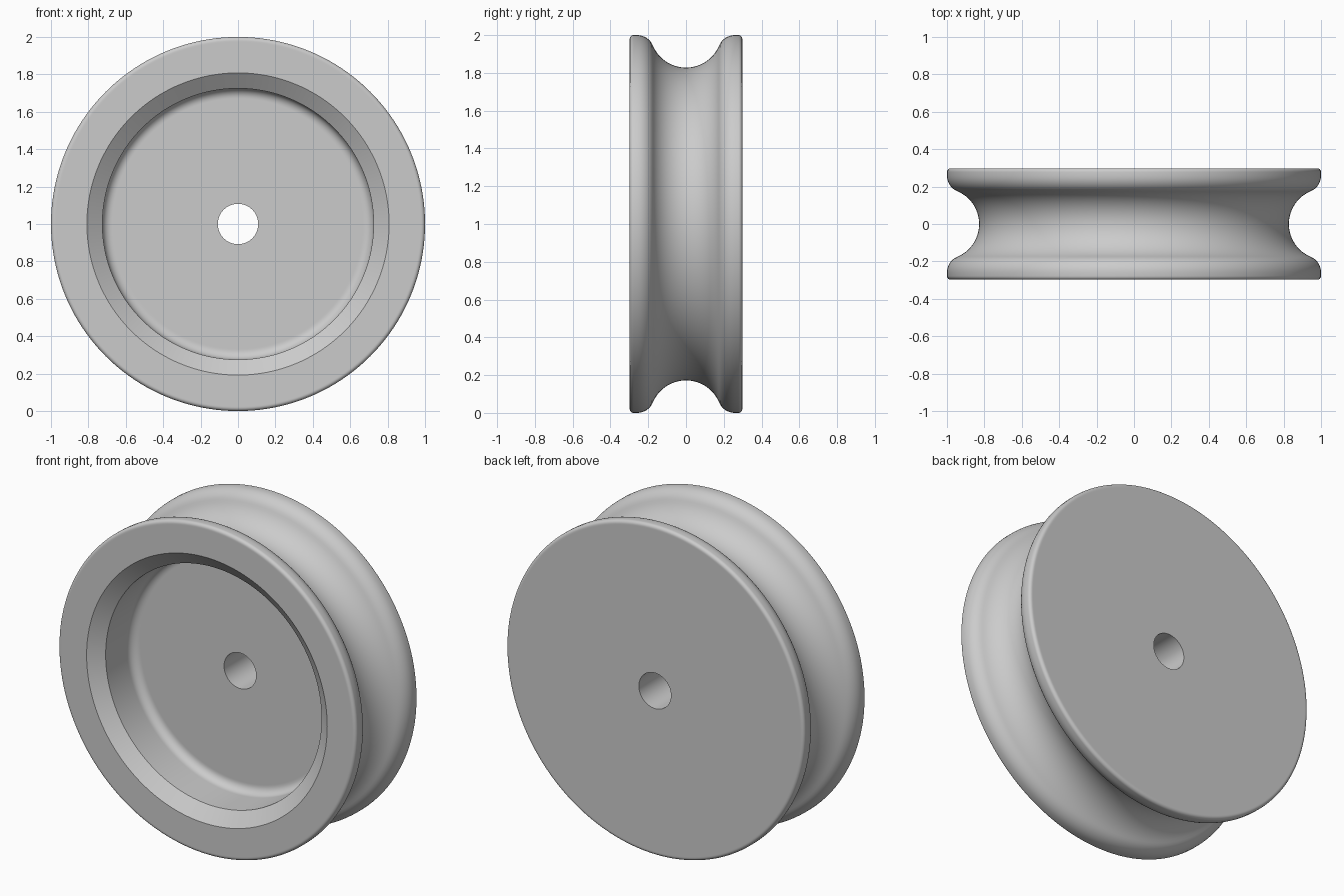
import bpy, bmesh, math
from mathutils import Matrix, Vector

cube = bpy.data.objects.get("Cube")
if cube:
    bpy.data.objects.remove(cube, do_unlink=True)

HALF = 0.298          # half of the wheel width
RIM = 1.0             # outer radius
BORE = 0.108          # axle hole radius
GROOVE = 0.19         # groove arc radius
GROOVE_C = 1.018      # radial position of the groove arc centre
LIP = 0.09            # rounding between groove and rim
CORNER = 0.02         # rounding of the outer corners
MOUTH, WALL = 0.808, 0.725   # recess radii at the face and inside
CHAMFER, FLOOR, FILLET = 0.064, 0.02, 0.05
SUPPORT = 0.006       # keeps flat faces flat beside roundings
SEGMENTS = 160


def arc(r, y, radius, start, end, steps):
    """Profile points (radius, axis position); angle 0 points outward."""
    return [(r + radius * math.cos(start + (end - start) * i / steps),
             y + radius * math.sin(start + (end - start) * i / steps))
            for i in range(steps + 1)]


# Back half of the outer profile, from groove bottom to back face
lip_r = RIM - LIP
lip_y = math.sqrt((GROOVE + LIP) ** 2 - (GROOVE_C - lip_r) ** 2)
tangent = math.atan2(lip_y, GROOVE_C - lip_r)
half = arc(GROOVE_C, 0, GROOVE, math.pi, math.pi - tangent, 14)
half += arc(lip_r, lip_y, LIP, -tangent, 0, 8)[1:]
half += arc(RIM - CORNER, HALF - CORNER, CORNER, 0, math.pi / 2, 6)
half.append((RIM - CORNER - SUPPORT, HALF))

# Mirror it for the front, then close through the bore and the recess
profile = [(r, -y) for r, y in reversed(half[1:])] + half
profile += [(BORE, HALF), (BORE, FLOOR), (WALL - FILLET - SUPPORT, FLOOR)]
profile += arc(WALL - FILLET, FLOOR - FILLET, FILLET, math.pi / 2, 0, 8)
profile += [(WALL, FLOOR - FILLET - SUPPORT),
            (WALL, -HALF + CHAMFER), (MOUTH, -HALF)]

# Revolve around the axle
bm = bmesh.new()
verts = [bm.verts.new((r, y, 0)) for r, y in profile]
edges = [bm.edges.new((a, b)) for a, b in zip(verts, verts[1:] + verts[:1])]
bmesh.ops.spin(bm, geom=verts + edges, cent=(0, 0, 0), axis=(0, 1, 0),
               angle=math.tau, steps=SEGMENTS, use_merge=True)
bmesh.ops.remove_doubles(bm, verts=bm.verts, dist=0.0001)
bmesh.ops.recalc_face_normals(bm, faces=bm.faces)
bmesh.ops.transform(bm, matrix=Matrix.Translation(Vector((0, 0, RIM))),
                    verts=bm.verts)
mesh = bpy.data.meshes.new("pulley_wheel")
bm.to_mesh(mesh)
bm.free()
wheel = bpy.data.objects.new("pulley_wheel", mesh)
bpy.context.collection.objects.link(wheel)

# Plain grey material
grey = bpy.data.materials.new("plain grey")
grey.use_nodes = True
colour = (0.6, 0.6, 0.6, 1)
grey.diffuse_color = colour
grey.node_tree.nodes["Principled BSDF"].inputs["Base Color"].default_value = colour
mesh.materials.append(grey)

bpy.ops.object.select_all(action="DESELECT")
wheel.select_set(True)
bpy.context.view_layer.objects.active = wheel
bpy.ops.object.shade_smooth_by_angle(angle=math.radians(30))
